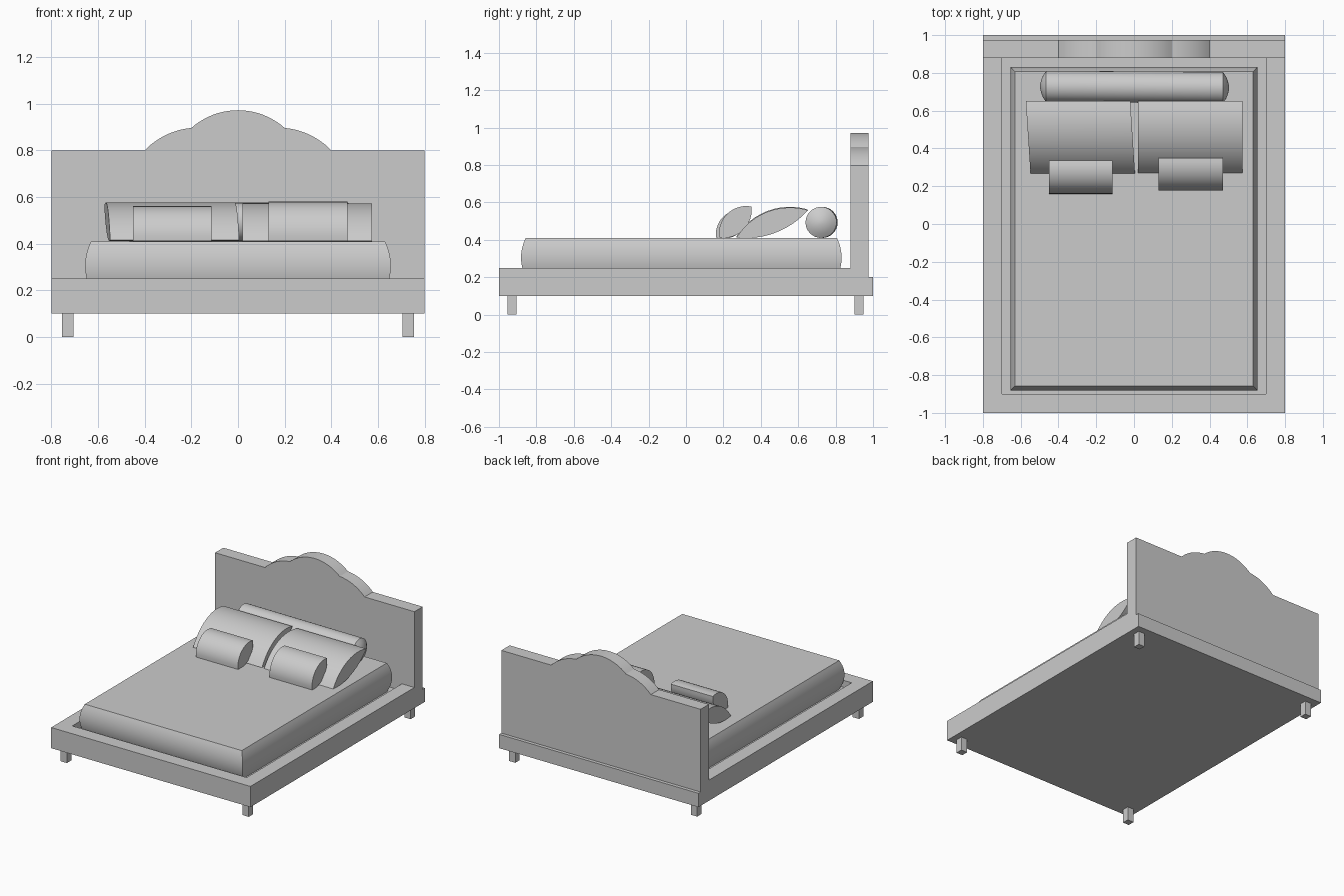
import bpy
import bmesh
import math
from mathutils import Vector

cube = bpy.data.objects.get("Cube")
if cube:
    bpy.data.objects.remove(cube, do_unlink=True)

grey = bpy.data.materials.new("plain_grey")
grey.use_nodes = True
COLOUR = (0.6, 0.6, 0.6, 1)
grey.diffuse_color = COLOUR
grey.node_tree.nodes["Principled BSDF"].inputs["Base Color"].default_value = COLOUR


def finish(name, bm, smooth=False):
    """Turn a bmesh into a named grey object."""
    bmesh.ops.recalc_face_normals(bm, faces=bm.faces)
    mesh = bpy.data.meshes.new(name)
    bm.to_mesh(mesh)
    bm.free()
    mesh.materials.append(grey)
    obj = bpy.data.objects.new(name, mesh)
    bpy.context.collection.objects.link(obj)
    bpy.ops.object.select_all(action='DESELECT')
    obj.select_set(True)
    bpy.context.view_layer.objects.active = obj
    if smooth:
        bpy.ops.object.shade_smooth_by_angle(angle=math.radians(30))
    return obj


def loft(name, rings, smooth=False):
    """Skin a list of equal rings of points and cap both ends."""
    bm = bmesh.new()
    loops = [[bm.verts.new(p) for p in ring] for ring in rings]
    n = len(loops[0])
    for a, b in zip(loops, loops[1:]):
        for i in range(n):
            j = (i + 1) % n
            bm.faces.new((a[i], a[j], b[j], b[i]))
    bm.faces.new(loops[0])
    bm.faces.new(loops[-1])
    return finish(name, bm, smooth)


def rect(x0, x1, y0, y1, z):
    return [(x0, y0, z), (x1, y0, z), (x1, y1, z), (x0, y1, z)]


def box(name, x0, x1, y0, y1, z0, z1):
    return loft(name, [rect(x0, x1, y0, y1, z) for z in (z0, z1)])


def arc(start, end, rise, steps=12):
    """Points from start up to (not including) end, bulging to the left."""
    a, b = Vector(start), Vector(end)
    chord = b - a
    normal = Vector((-chord.y, chord.x)).normalized()
    half = chord.length / 2
    radius = (half * half + rise * rise) / (2 * rise)
    sweep = math.asin(half / radius)
    centre = (a + b) / 2 + normal * (rise - radius)
    points = []
    for i in range(steps):
        t = sweep * (2 * i / steps - 1)
        points.append(centre + radius * (normal * math.cos(t)
                      + chord.normalized() * math.sin(t)))
    return points


def cut(obj, cutter):
    mod = obj.modifiers.new("cut", 'BOOLEAN')
    mod.operation = 'DIFFERENCE'
    mod.solver = 'EXACT'
    mod.object = cutter
    bpy.context.view_layer.objects.active = obj
    bpy.ops.object.modifier_apply(modifier=mod.name)
    bpy.data.objects.remove(cutter, do_unlink=True)


# Frame: a slab with a mattress well and a lower ledge for the headboard
frame = box("frame", -0.8, 0.8, -1, 1, 0.1, 0.25)
cut(frame, box("ledge_cutter", -0.9, 0.9, 0.88, 1.1, 0.2, 0.4))
cut(frame, box("well_cutter", -0.7, 0.7, -0.9, 0.9, 0.2, 0.4))

# Legs
for side, x in (("left", 0.73), ("right", -0.73)):
    for end, y in (("front", -0.93), ("back", 0.925)):
        box(f"{end}_{side}_leg", x - 0.025, x + 0.025,
            y - 0.025, y + 0.025, 0, 0.1)

# Headboard with a three-arched crest
outline = [Vector(p) for p in ((0.8, 0.2), (-0.8, 0.2), (-0.8, 0.8))]
outline += arc((-0.4, 0.8), (-0.2, 0.896), 0.02)
outline += arc((-0.2, 0.896), (0.2, 0.896), 0.076, 20)
outline += arc((0.2, 0.896), (0.4, 0.8), 0.02)
outline += [Vector((0.4, 0.8)), Vector((0.8, 0.8))]
loft("headboard", [[(p.x, y, p.y) for p in outline] for y in (0.88, 0.975)], True)

# Mattress with bulging sides
rings = []
for i in range(13):
    t = i / 6 - 1
    out = 0.025 * (1 - t * t)
    rings.append(rect(-0.63 - out, 0.63 + out, -0.857 - out, 0.807 + out,
                      0.305 + 0.105 * t))
loft("mattress", rings, True)

# Bolster: a cylinder with softly domed ends
rings = []
dome = [(0.5, 0.012), (0.494, 0.035), (0.485, 0.058), (0.468, 0.083)]
profile = [(-x, r) for x, r in dome] + [(x, r) for x, r in reversed(dome)]
for x, r in profile:
    ring = []
    for i in range(32):
        a = math.tau * i / 32
        ring.append((x + 0.003, 0.725 - 0.006 * x + r * math.cos(a),
                     0.493 + r * math.sin(a)))
    rings.append(ring)
loft("bolster", rings, True)


def pillow(name, x0, x1, low, high, top, under, lean=0):
    """Lens section between two (y, z) tips, stretched along x."""
    section = arc(low, high, top) + arc(high, low, under)
    depth = high[0] - low[0]
    loft(name, [[(x - lean * (p.x - low[0]) / depth, p.x, p.y) for p in section]
                for x in (x0, x1)], True)


# Pillows leaning towards the headboard
pillow("large_right_pillow", -0.548, 0.005, (0.268, 0.415), (0.652, 0.562),
       0.07, 0.05, 0.025)
pillow("large_left_pillow", 0.02, 0.575, (0.27, 0.412), (0.652, 0.558),
       0.07, 0.05)
pillow("small_right_pillow", -0.45, -0.113, (0.16, 0.412), (0.335, 0.555),
       0.062, 0.06)
pillow("small_left_pillow", 0.13, 0.47, (0.178, 0.412), (0.35, 0.578),
       0.062, 0.06)
